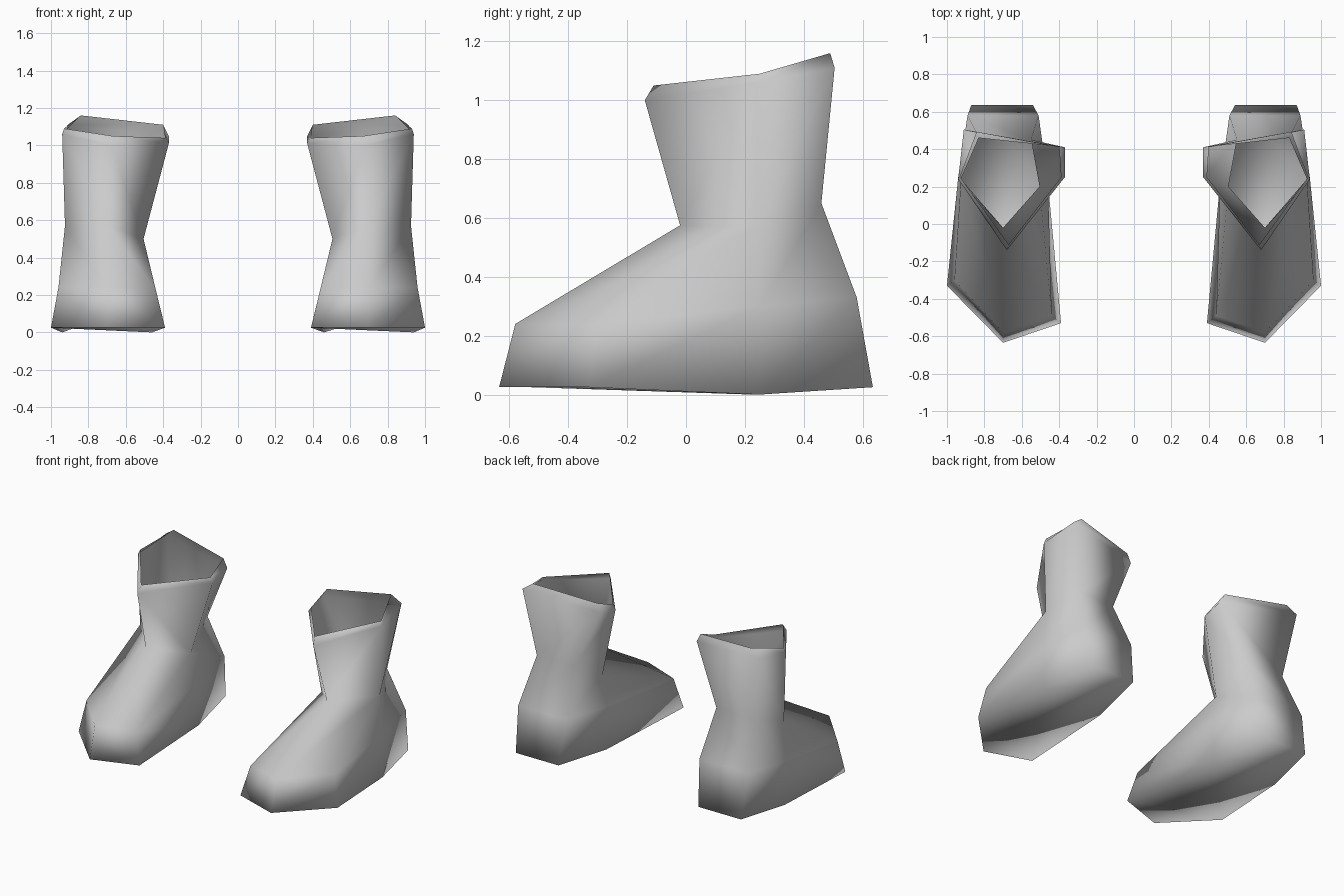
import bpy
import bmesh

cube = bpy.data.objects.get("Cube")
if cube:
    bpy.data.objects.remove(cube, do_unlink=True)

# Plain grey material
grey = bpy.data.materials.new("plain_grey")
grey.use_nodes = True
grey.diffuse_color = (0.6, 0.6, 0.6, 1)
grey.node_tree.nodes["Principled BSDF"].inputs["Base Color"].default_value = (0.6, 0.6, 0.6, 1)


def shaft_ring(front, outer, heel_out, heel_in, inner):
    """Five-sided ring, with both side points doubled to match the foot rings."""
    return [front, outer, outer, heel_out, heel_in, inner, inner]


# Rings run: toe, outer toe, outer middle, outer heel, inner heel, inner middle, inner toe
SOLE = [(0.70, -0.635, 0.025), (1.00, -0.33, 0.025), (0.94, 0.25, 0.0), (0.87, 0.635, 0.025),
        (0.54, 0.635, 0.025), (0.46, 0.22, 0.0), (0.39, -0.53, 0.025)]
FOOT = [(0.70, -0.58, 0.24), (0.96, -0.30, 0.24), (0.94, 0.25, 0.30), (0.89, 0.58, 0.33),
        (0.51, 0.58, 0.33), (0.46, 0.22, 0.30), (0.44, -0.49, 0.23)]
ANKLE = shaft_ring((0.70, -0.02, 0.575), (0.925, 0.24, 0.57), (0.83, 0.46, 0.65),
                   (0.55, 0.45, 0.65), (0.505, 0.20, 0.50))
COLLAR = shaft_ring((0.68, -0.14, 1.0), (0.94, 0.24, 1.06), (0.91, 0.505, 1.11),
                    (0.37, 0.41, 1.05), (0.37, 0.25, 1.01))
RIM = shaft_ring((0.67, -0.11, 1.05), (0.93, 0.25, 1.09), (0.84, 0.49, 1.16),
                 (0.40, 0.41, 1.11), (0.39, 0.25, 1.04))


def make_boot(name, side):
    bm = bmesh.new()
    rings = [[bm.verts.new((side * x, y, z)) for x, y, z in ring]
             for ring in (SOLE, FOOT, ANKLE, COLLAR, RIM)]
    # Closed sole, walls lofted up to an open rim
    bm.faces.new(rings[0])
    for low, high in zip(rings, rings[1:]):
        for i in range(7):
            j = (i + 1) % 7
            bm.faces.new((low[i], low[j], high[j], high[i]))
    bmesh.ops.remove_doubles(bm, verts=bm.verts[:], dist=0.0005)
    bmesh.ops.recalc_face_normals(bm, faces=bm.faces[:])
    # Keep the normals pointing outward: the sole must face down
    sole = min(bm.faces, key=lambda f: f.calc_center_median().z)
    sole.normal_update()
    if sole.normal.z > 0:
        bmesh.ops.reverse_faces(bm, faces=bm.faces[:])
    for f in bm.faces:
        f.smooth = True
    mesh = bpy.data.meshes.new(name)
    bm.to_mesh(mesh)
    bm.free()
    mesh.materials.append(grey)
    boot = bpy.data.objects.new(name, mesh)
    bpy.context.collection.objects.link(boot)


make_boot("left_boot", 1)
make_boot("right_boot", -1)
